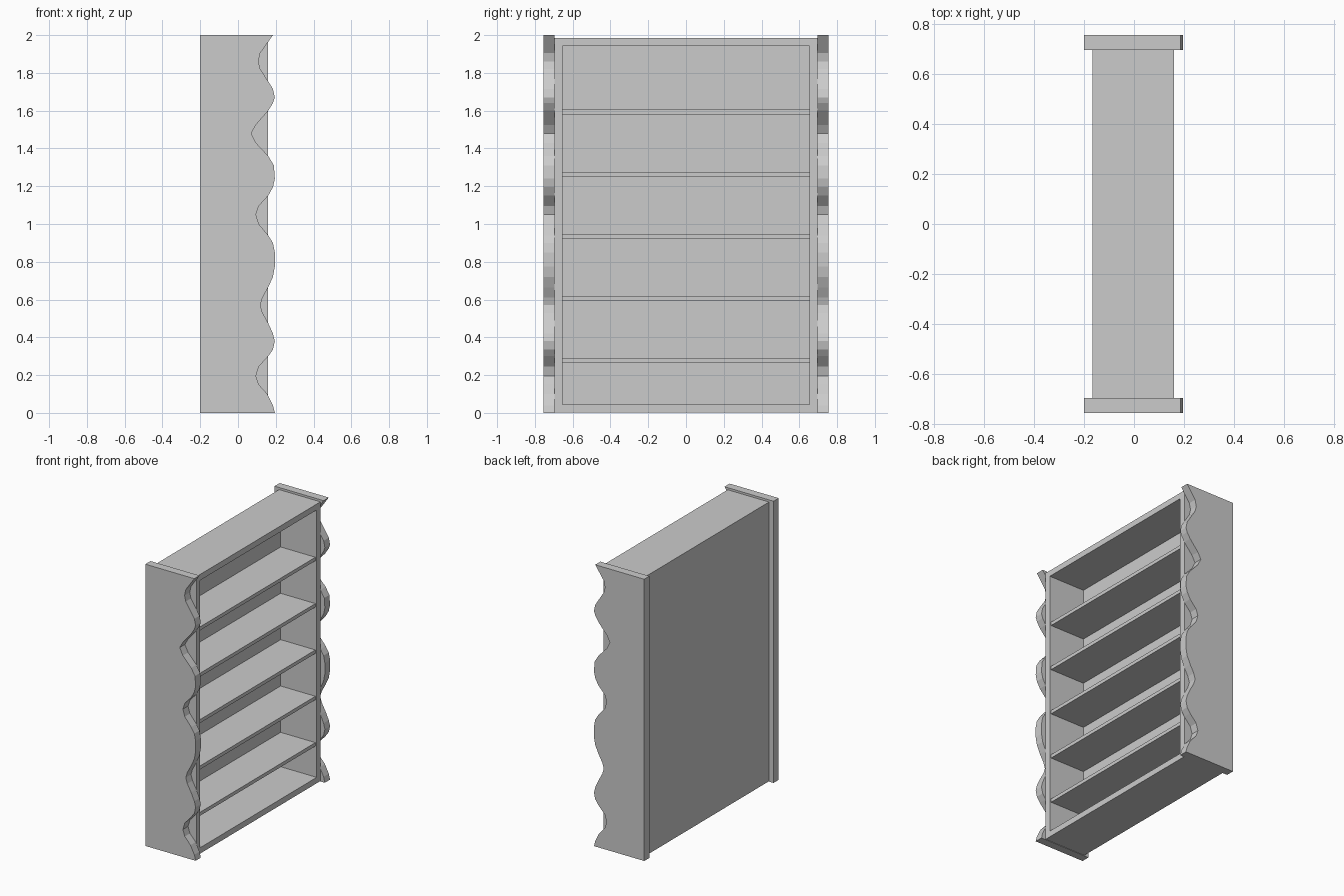
import bpy, bmesh

if "Cube" in bpy.data.objects:
    bpy.data.objects.remove(bpy.data.objects["Cube"])

X0, X1 = -0.165, 0.16      # carcass back / front
HALF = 0.696               # carcass half width
Z0, Z1 = 0.003, 1.985      # carcass bottom / top
T = 0.042                  # board thickness


def finish(name, bm):
    bmesh.ops.recalc_face_normals(bm, faces=bm.faces)
    me = bpy.data.meshes.new(name)
    bm.to_mesh(me)
    bm.free()
    ob = bpy.data.objects.new(name, me)
    bpy.context.collection.objects.link(ob)
    return ob


def prism(name, pts, y0, y1):
    """Extrude an x-z outline along y."""
    bm = bmesh.new()
    face = bm.faces.new([bm.verts.new((x, y0, z)) for x, z in pts])
    ext = bmesh.ops.extrude_face_region(bm, geom=[face])
    verts = [v for v in ext["geom"] if isinstance(v, bmesh.types.BMVert)]
    bmesh.ops.translate(bm, verts=verts, vec=(0, y1 - y0, 0))
    return finish(name, bm)


# Carcass: a box with its front face inset and pushed in
bm = bmesh.new()
bmesh.ops.create_cube(bm, size=1)
for v in bm.verts:
    v.co = (X1 if v.co.x > 0 else X0,
            HALF if v.co.y > 0 else -HALF,
            Z1 if v.co.z > 0 else Z0)
bm.normal_update()
front = max(bm.faces, key=lambda f: f.normal.x)
bmesh.ops.inset_region(bm, faces=[front], thickness=T, use_even_offset=True)
ext = bmesh.ops.extrude_face_region(bm, geom=[front])
bmesh.ops.translate(bm, vec=(X0 + T - X1, 0, 0),
                    verts=[v for v in ext["geom"] if isinstance(v, bmesh.types.BMVert)])
if front.is_valid and front in bm.faces[:]:
    bmesh.ops.delete(bm, geom=[front], context='FACES_ONLY')
finish("carcass", bm)

# Five evenly spaced shelves
for i in range(5):
    z = 0.264 + i * 0.329
    xa, xb = X0 + T, X1 - 0.01
    prism(f"shelf_{i + 1}", [(xa, z), (xb, z), (xb, z + 0.025), (xa, z + 0.025)],
          -HALF + T, HALF - T)

# Wavy front edge of the side panels, bottom to top (x, z)
wave = [
    (.195, 0), (.185, .04), (.155, .10), (.11, .15), (.095, .195),
    (.11, .245), (.16, .30), (.185, .335), (.195, .38), (.185, .42),
    (.16, .475), (.13, .53), (.118, .57), (.13, .61), (.16, .665),
    (.185, .72), (.195, .775), (.195, .85), (.185, .90), (.16, .94),
    (.11, 1.0), (.095, 1.05), (.11, 1.095), (.16, 1.15), (.185, 1.195),
    (.195, 1.24), (.19, 1.31), (.16, 1.36), (.095, 1.43), (.07, 1.48),
    (.095, 1.525), (.16, 1.60), (.185, 1.64), (.195, 1.67), (.185, 1.715),
    (.16, 1.755), (.118, 1.82), (.108, 1.86), (.118, 1.905), (.185, 2.0),
]
outline = [(-0.2, 0)] + wave + [(-0.2, 2.0)]
for side, name in ((-1, "left_side_panel"), (1, "right_side_panel")):
    prism(name, outline, side * HALF, side * 0.754)
